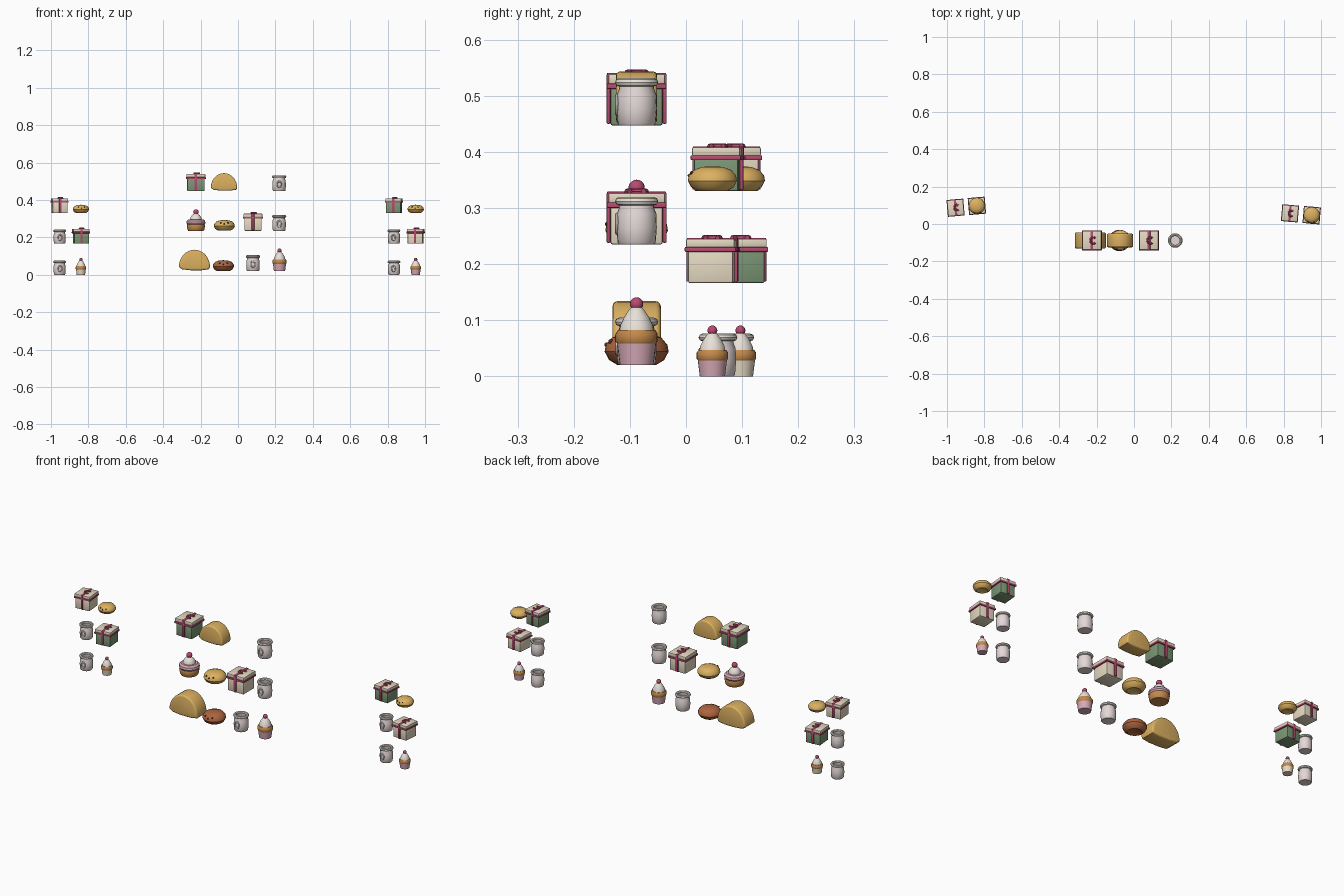
import bpy, bmesh
from math import pi, sin, cos, radians
from mathutils import Vector

if "Cube" in bpy.data.objects:
    bpy.data.objects.remove(bpy.data.objects["Cube"])

COLORS = {
    "cream": (0.79, 0.70, 0.54), "green": (0.20, 0.31, 0.18), "ribbon": (0.48, 0.07, 0.16),
    "bread": (0.72, 0.44, 0.12), "brown": (0.42, 0.13, 0.05), "glaze": (0.78, 0.69, 0.68),
    "pink": (0.68, 0.40, 0.47), "cake": (0.55, 0.25, 0.07), "icing": (0.80, 0.75, 0.68),
    "dark": (0.10, 0.04, 0.02),
}
MATS = {}
for key, rgb in COLORS.items():
    MATS[key] = bpy.data.materials.new(key)
    MATS[key].diffuse_color = (*rgb, 1)


def finish(name, bm, mat, place):
    """place = (x, y, z, scale, rotation in degrees)"""
    bmesh.ops.recalc_face_normals(bm, faces=bm.faces)
    me = bpy.data.meshes.new(name)
    bm.to_mesh(me)
    bm.free()
    me.materials.append(MATS[mat])
    ob = bpy.data.objects.new(name, me)
    bpy.context.collection.objects.link(ob)
    x, y, z, s, rot = place
    ob.location = (x, y, z)
    ob.scale = (s, s, s)
    ob.rotation_euler.z = radians(rot)
    return ob


def lathe(name, profile, mat, place, seg=24):
    bm = bmesh.new()
    vs = [bm.verts.new((r, 0, z)) for r, z in profile]
    es = [bm.edges.new(p) for p in zip(vs, vs[1:])]
    bmesh.ops.spin(bm, geom=vs + es, cent=(0, 0, 0), axis=(0, 0, 1),
                   angle=2 * pi, steps=seg, use_duplicate=False)
    bmesh.ops.remove_doubles(bm, verts=bm.verts, dist=1e-5)
    finish(name, bm, mat, place)


def box(name, size, centre, mat, place, bevel=0.002):
    bm = bmesh.new()
    bmesh.ops.create_cube(bm, size=1)
    for v in bm.verts:
        v.co = Vector(a * b for a, b in zip(v.co, size)) + Vector(centre)
    bmesh.ops.bevel(bm, geom=bm.edges[:], offset=bevel, segments=2, profile=0.5, affect='EDGES')
    finish(name, bm, mat, place)


def ball(name, r, centre, mat, place, seg=16):
    bm = bmesh.new()
    bmesh.ops.create_uvsphere(bm, u_segments=seg, v_segments=seg // 2 + 2, radius=r)
    bmesh.ops.translate(bm, verts=bm.verts, vec=centre)
    finish(name, bm, mat, place)


def hoop(name, R, r, centre, mat, place, upright=False, start=0, arc=360, stretch=1, seg=24):
    """Torus or open arc, flat or standing upright facing the front"""
    bm = bmesh.new()
    closed = arc == 360
    n, m = (seg if closed else seg + 1), 8
    rows = []
    for i in range(n):
        a = radians(start + arc * i / seg)
        row = []
        for j in range(m):
            b = 2 * pi * j / m
            u, v, w = (R + r * cos(b)) * cos(a), (R + r * cos(b)) * sin(a) * stretch, r * sin(b)
            co = Vector((u, w, v)) if upright else Vector((u, v, w))
            row.append(bm.verts.new(co + Vector(centre)))
        rows.append(row)
    for i in range(seg):
        p, q = rows[i], rows[(i + 1) % n]
        for j in range(m):
            k = (j + 1) % m
            bm.faces.new((p[j], p[k], q[k], q[j]))
    if not closed:
        bm.faces.new(rows[0])
        bm.faces.new(rows[-1])
    finish(name, bm, mat, place)


def gift(place, mat):
    box("gift_body", (0.093, 0.093, 0.072), (0, 0, 0.036), mat, place, 0.004)
    box("gift_band", (0.106, 0.106, 0.010), (0, 0, 0.070), "ribbon", place)
    box("gift_lid", (0.101, 0.101, 0.018), (0, 0, 0.083), "cream", place, 0.003)
    # ribbon runs up the front, over the lid and down the back
    for y in (-0.050, 0.050):
        box("gift_ribbon_side", (0.014, 0.007, 0.089), (0, y, 0.0475), "ribbon", place)
    box("gift_ribbon_top", (0.014, 0.105, 0.005), (0, 0, 0.0915), "ribbon", place, 0.001)
    hoop("gift_bow", 0.016, 0.006, (0.008, 0, 0.094), "ribbon", place, start=50, arc=260)


def jar(place):
    lathe("jar_body", [(0, 0), (0.031, 0), (0.034, 0.004), (0.036, 0.030), (0.035, 0.055),
                       (0.031, 0.066), (0.031, 0.078), (0.025, 0.078), (0.025, 0.062),
                       (0.030, 0.052), (0.029, 0.006), (0, 0.006)], "glaze", place)
    hoop("jar_rim", 0.031, 0.0075, (0, 0, 0.077), "icing", place)
    hoop("jar_ring", 0.011, 0.0035, (0, -0.035, 0.037), "glaze", place, upright=True, stretch=1.4)


def bun(place, mat):
    lathe("bun", [(0, 0.006), (0.022, 0.004), (0.034, 0), (0.049, 0.009), (0.057, 0.024), (0.055, 0.036),
                  (0.044, 0.049), (0.025, 0.056), (0, 0.058)], mat, place)
    for x, y, z in ((-0.020, -0.046, 0.042), (0, -0.053, 0.036), (0.020, -0.046, 0.042)):
        ball("bun_topping", 0.0045, (x, y, z), "dark", place, 8)


def loaf(place):
    # half-round slice with a gently bowed underside and rounded rims
    pts = [(0.083 * cos(pi * i / 16), 0.018 + 0.092 * sin(pi * i / 16)) for i in range(17)]
    pts += [(-0.065, 0.005), (-0.02, 0), (0.04, 0), (0.078, 0.006)]
    bm = bmesh.new()
    f = bm.faces.new([bm.verts.new((x, -0.043, z)) for x, z in pts])
    ext = bmesh.ops.extrude_face_region(bm, geom=[f])
    bmesh.ops.translate(bm, vec=(0, 0.086, 0),
                        verts=[g for g in ext["geom"] if isinstance(g, bmesh.types.BMVert)])
    rims = [e for e in bm.edges if abs(e.verts[0].co.y - e.verts[1].co.y) < 1e-5]
    bmesh.ops.bevel(bm, geom=rims, offset=0.009, segments=3, profile=0.5, affect='EDGES')
    finish("loaf", bm, "bread", place)


def cupcake(place, liner):
    lathe("cupcake_liner", [(0, 0), (0.030, 0), (0.035, 0.040), (0, 0.040)], liner, place)
    lathe("cupcake_sponge", [(0, 0.036), (0.034, 0.037), (0.0375, 0.042), (0.0375, 0.056),
                             (0.033, 0.063), (0, 0.063)], "cake", place)
    lathe("cupcake_icing", [(0, 0.060), (0.031, 0.061), (0.029, 0.072), (0.022, 0.086),
                            (0.014, 0.098), (0.008, 0.104), (0, 0.106)], "icing", place)
    ball("cupcake_cherry", 0.0118, (0, 0, 0.109), "ribbon", place)


def layer_cake(place):
    lathe("cake_base", [(0, 0), (0.041, 0), (0.045, 0.006), (0.049, 0.028), (0.046, 0.036),
                        (0, 0.036)], "cake", place)
    lathe("cake_frosting", [(0, 0.033), (0.046, 0.034), (0.051, 0.042), (0.049, 0.053),
                            (0.040, 0.061), (0, 0.063)], "pink", place)
    lathe("cake_cream", [(0, 0.058), (0.031, 0.060), (0.030, 0.070), (0.022, 0.082),
                         (0.012, 0.091), (0, 0.094)], "icing", place)
    ball("cake_cherry", 0.0145, (0, 0, 0.101), "ribbon", place)


# middle display, three rows
Y = -0.088
gift((-0.225, Y, 0.447, 1, 0), "green")
loaf((-0.075, Y, 0.450, 0.85, 0))
jar((0.22, Y, 0.447, 1, 0))
layer_cake((-0.225, Y, 0.235, 1, 0))
bun((-0.073, Y, 0.236, 0.98, 0), "bread")
gift((0.08, Y, 0.235, 1, 0), "cream")
jar((0.22, Y, 0.235, 1, 0))
loaf((-0.233, Y, 0.024, 1, 0))
bun((-0.078, Y, 0.020, 1, 0), "brown")
jar((0.08, Y, 0.020, 1, 0))
cupcake((0.222, Y, 0.020, 1, 0), "pink")

# side displays, turned slightly inward: outer/inner column, rotation, colours
for a, b, rot, top, mid, liner in (
        ((-0.954, 0.087), (-0.840, 0.097), 5, "cream", "green", "cream"),
        ((0.834, 0.057), (0.950, 0.047), -5, "green", "cream", "pink")):
    gift((*a, 0.330, 0.85, rot), top)
    bun((*b, 0.330, 0.77, rot), "bread")
    jar((*a, 0.166, 0.9, rot))
    gift((*b, 0.166, 0.86, rot), mid)
    jar((*a, 0, 0.9, rot))
    cupcake((*b, 0, 0.75, rot), liner)

# smooth shading with crisp edges
bpy.ops.object.select_all(action='SELECT')
bpy.context.view_layer.objects.active = bpy.data.objects[0]
bpy.ops.object.shade_smooth_by_angle(angle=radians(35))

for m in bpy.data.materials:
    if m.users and not m.is_grease_pencil:
        m.use_nodes = True
        m.node_tree.nodes["Principled BSDF"].inputs["Base Color"].default_value = m.diffuse_color
